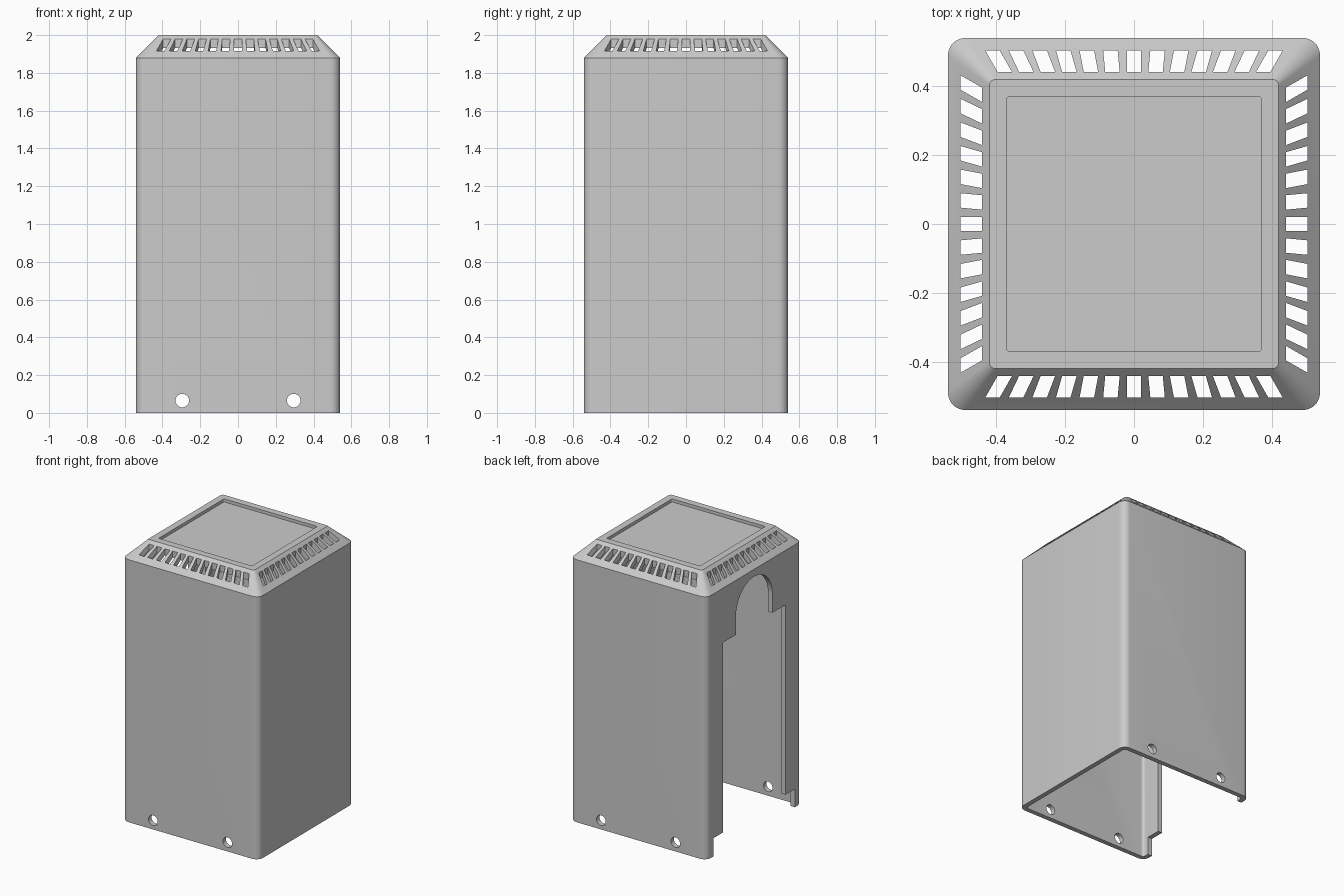
import bpy, bmesh, math
from mathutils import Vector, Matrix

if "Cube" in bpy.data.objects:
    bpy.data.objects.remove(bpy.data.objects["Cube"])


def rounded_square(half, radius, z, segments=8):
    pts = []
    for q, (sx, sy) in enumerate([(1, 1), (-1, 1), (-1, -1), (1, -1)]):
        for i in range(segments + 1):
            a = math.pi / 2 * (q + i / segments)
            pts.append((sx * (half - radius) + radius * math.cos(a),
                        sy * (half - radius) + radius * math.sin(a), z))
    return pts


def finish(bm, name):
    bmesh.ops.recalc_face_normals(bm, faces=bm.faces)
    mesh = bpy.data.meshes.new(name)
    bm.to_mesh(mesh)
    bm.free()
    obj = bpy.data.objects.new(name, mesh)
    bpy.context.collection.objects.link(obj)
    return obj


def prism(bm, pts, offset):
    # closed prism from a flat outline
    low = [bm.verts.new(p) for p in pts]
    high = [bm.verts.new(Vector(p) + Vector(offset)) for p in pts]
    bm.faces.new(low)
    bm.faces.new(high)
    n = len(pts)
    for i in range(n):
        j = (i + 1) % n
        bm.faces.new((low[i], low[j], high[j], high[i]))


# hollow cover: inside ceiling, down the inner wall, up the outer wall, roof recess
profile = [(0.422, 0.01, 1.95), (0.506, 0.02, 1.866), (0.506, 0.02, 0),
           (0.54, 0.05, 0), (0.54, 0.05, 1.88), (0.42, 0.018, 2.0),
           (0.37, 0.01, 2.0), (0.37, 0.01, 1.978)]
bm = bmesh.new()
rings = [[bm.verts.new(p) for p in rounded_square(*row)] for row in profile]
for a, b in zip(rings, rings[1:]):
    for i in range(len(a)):
        j = (i + 1) % len(a)
        bm.faces.new((a[i], a[j], b[j], b[i]))
bm.faces.new(rings[0])
bm.faces.new(rings[-1])
cover = finish(bm, "vented_cover")

# fanned vent slots on all four slopes
bm = bmesh.new()
for side in range(4):
    rot = Matrix.Rotation(side * math.pi / 2, 3, 'Z')
    for k in range(-6, 7):
        xo, xi, w = k * 0.0685, k * 0.0625, 0.021
        outline = [(xo - w, -0.504, 1.8), (xo + w, -0.504, 1.8),
                   (xi + w, -0.441, 1.8), (xi - w, -0.441, 1.8)]
        prism(bm, [rot @ Vector(p) for p in outline], (0, 0, 0.3))
slots = finish(bm, "slot_cutter")

# screw holes through the front and back walls
bm = bmesh.new()
for x in (-0.295, 0.295):
    circle = [(x + 0.036 * math.cos(a), -0.7, 0.065 + 0.036 * math.sin(a))
              for a in (math.tau * i / 32 for i in range(32))]
    prism(bm, circle, (0, 1.4, 0))
holes = finish(bm, "hole_cutter")

# stepped, arched doorway in the left wall
half = [(0.46, -0.1), (0.46, 0.13), (0.355, 0.13), (0.355, 1.49), (0.206, 1.49)]
arch = [(0.206 * math.cos(a), 1.622 + 0.206 * math.sin(a))
        for a in (math.pi * i / 32 for i in range(33))]
outline = half + arch + [(-y, z) for y, z in reversed(half)]
bm = bmesh.new()
prism(bm, [(-0.7, y, z) for y, z in outline], (0.25, 0, 0))
doorway = finish(bm, "doorway_cutter")

# cut the openings
for cutter in (slots, holes, doorway):
    cutter.hide_render = True
    mod = cover.modifiers.new(cutter.name, 'BOOLEAN')
    mod.operation = 'DIFFERENCE'
    mod.solver = 'EXACT'
    mod.object = cutter
bpy.context.view_layer.update()
result = bpy.data.meshes.new_from_object(
    cover.evaluated_get(bpy.context.evaluated_depsgraph_get()))
cover.modifiers.clear()
cover.data = result
for cutter in (slots, holes, doorway):
    bpy.data.objects.remove(cutter)

# smooth rounded corners, crisp edges
bpy.ops.object.select_all(action='DESELECT')
cover.select_set(True)
bpy.context.view_layer.objects.active = cover
bpy.ops.object.shade_smooth_by_angle(angle=math.radians(30))
